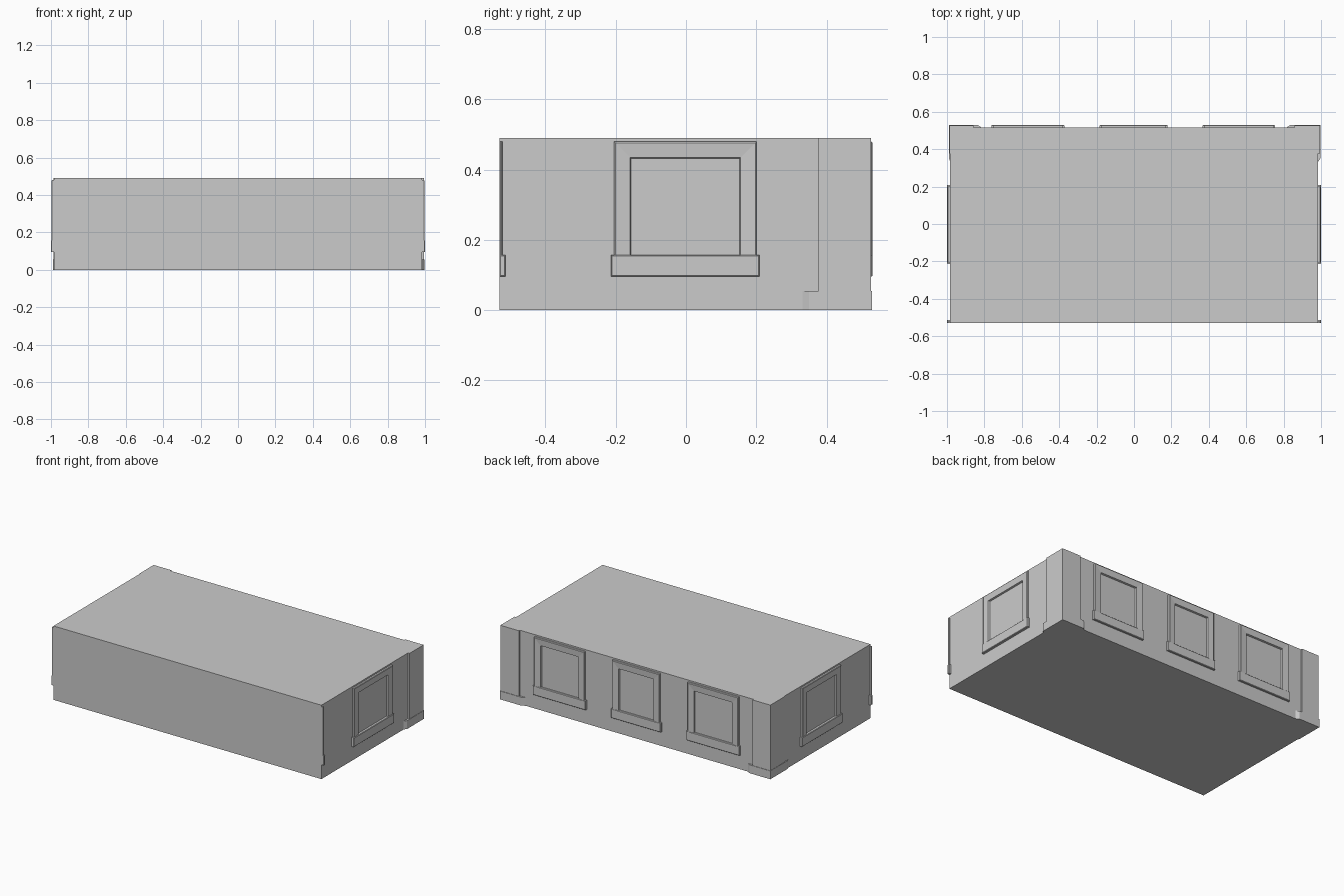
import bpy, bmesh
from mathutils import Vector

if "Cube" in bpy.data.objects:
    bpy.data.objects.remove(bpy.data.objects["Cube"])

WALL_X, FRONT, BACK, HEIGHT = 0.983, -0.53, 0.516, 0.49

stone = bpy.data.materials.new("grey_stone")
stone.use_nodes = True
stone.diffuse_color = (0.6, 0.6, 0.6, 1)
stone.node_tree.nodes["Principled BSDF"].inputs["Base Color"].default_value = (0.6, 0.6, 0.6, 1)

# Wall mappings: along the wall, out of the wall, up
WALLS = {
    "back": lambda u, d, z: Vector((u, BACK + d, z)),
    "left": lambda u, d, z: Vector((WALL_X + d, u, z)),
    "right": lambda u, d, z: Vector((-WALL_X - d, u, z)),
}


def finish(name, bm):
    bmesh.ops.recalc_face_normals(bm, faces=bm.faces)
    mesh = bpy.data.meshes.new(name)
    bm.to_mesh(mesh)
    bm.free()
    mesh.materials.append(stone)
    obj = bpy.data.objects.new(name, mesh)
    bpy.context.collection.objects.link(obj)
    return obj


def loft(name, loops, closed=False):
    """Skin a row of equal loops; cap the ends unless the row closes on itself."""
    bm = bmesh.new()
    rings = [[bm.verts.new(p) for p in loop] for loop in loops]
    pairs = list(zip(rings, rings[1:]))
    if closed:
        pairs.append((rings[-1], rings[0]))
    else:
        bm.faces.new(rings[0])
        bm.faces.new(rings[-1])
    for a, b in pairs:
        for i in range(len(a)):
            j = (i + 1) % len(a)
            bm.faces.new((a[i], a[j], b[j], b[i]))
    return finish(name, bm)


def rect(wall, u0, u1, z0, z1, d):
    put = WALLS[wall]
    return [put(u0, d, z0), put(u1, d, z0), put(u1, d, z1), put(u0, d, z1)]


def plate(name, wall, u0, u1, z0, z1, depth, edge=0.003):
    """Raised block on a wall with a slightly chamfered face."""
    loft(name, [rect(wall, u0, u1, z0, z1, -0.004),
                rect(wall, u0, u1, z0, z1, depth - edge),
                rect(wall, u0 + edge, u1 - edge, z0 + edge, z1 - edge, depth)])


def window(name, wall, centre, half):
    """Mitred surround around an open pane, standing on a wider sill."""
    u0, u1, z0, z1, t = centre - half, centre + half, 0.105, 0.48, 0.05
    steps = [(0, -0.004), (0, 0.011), (0.004, 0.014), (t - 0.004, 0.011), (t, -0.004)]
    loft(name + "_frame",
         [rect(wall, u0 + s, u1 - s, z0 + s, z1 - s, d) for s, d in steps], closed=True)
    plate(name + "_sill", wall, u0 - 0.008, u1 + 0.008, 0.095, 0.157,
          0.014 if wall == "back" else 0.017)


# Main block
bm = bmesh.new()
bmesh.ops.create_cube(bm, size=1)
for v in bm.verts:
    v.co = (v.co.x * 2 * WALL_X,
            BACK if v.co.y > 0 else FRONT,
            HEIGHT if v.co.z > 0 else 0)
finish("main_block", bm)

# Windows
for name, centre, half in (("back_window_right", -0.567, 0.187),
                           ("back_window_middle", -0.002, 0.174),
                           ("back_window_left", 0.56, 0.185)):
    window(name, "back", centre, half)
for wall in ("left", "right"):
    window(wall + "_window", wall, -0.002, 0.203)
    # Surround and sill ends cut off by the front face
    plate(wall + "_front_frame_end", wall, FRONT, FRONT + 0.008, 0.105, 0.48, 0.014)
    plate(wall + "_front_sill_end", wall, FRONT, FRONT + 0.017, 0.095, 0.157, 0.017)


# Corner pilasters with spreading feet
def corner(name, side, x_out, y_out, x_in, y_in, top, taper=0.0):
    """L-shaped wrap around a back corner; taper spreads its ends at the wall."""
    w, b = WALL_X - 0.004, BACK - 0.004
    outline = [(w, y_in - taper), (x_out, y_in), (x_out, y_out),
               (x_in, y_out), (x_in - taper, b), (w, b)]
    loft(name, [[Vector((side * x, y, z)) for x, y in outline] for z in (0, top)])


for name, side, x_out in (("left", 1, 0.994), ("right", -1, 0.987)):
    corner(name + "_pilaster", side, x_out, 0.526, 0.857, 0.377, HEIGHT)
    corner(name + "_pilaster_foot", side, x_out + 0.002, 0.529, 0.835, 0.35, 0.055, 0.025)
